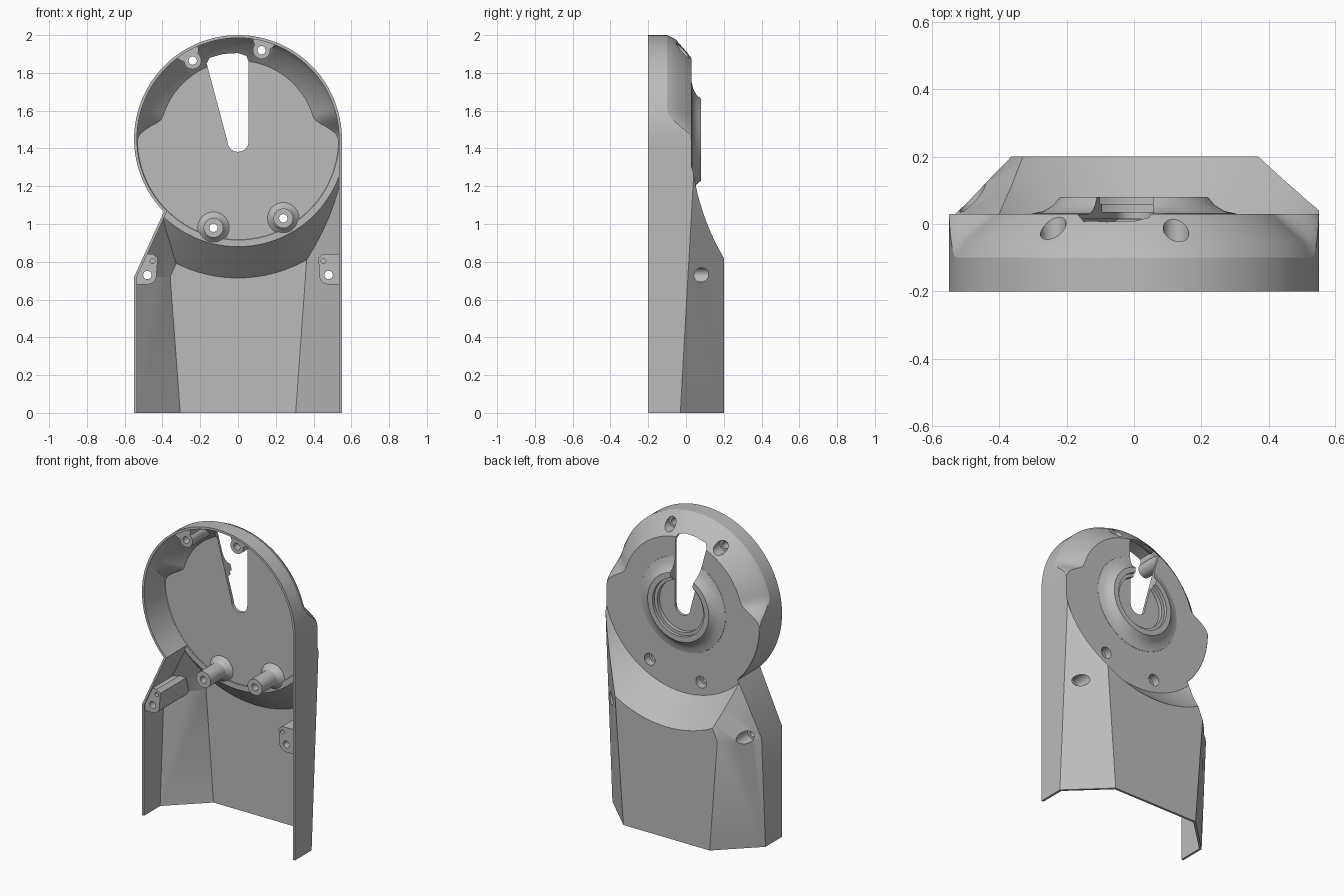
import bpy, bmesh, math
from mathutils import Vector

if "Cube" in bpy.data.objects:
    bpy.data.objects.remove(bpy.data.objects["Cube"], do_unlink=True)

CZ = 1.45      # height of the round head's axis
R = 0.55       # head radius and half width
WALL = 0.015
STEPS = 128


def loft(name, rings):
    """Closed solid skinned through rings of equal point count."""
    bm = bmesh.new()
    loops = [[bm.verts.new(p) for p in ring] for ring in rings]
    n = len(loops[0])
    for a, b in zip(loops, loops[1:]):
        for i in range(n):
            j = (i + 1) % n
            bm.faces.new((a[i], a[j], b[j], b[i]))
    bm.faces.new(loops[0])
    bm.faces.new(loops[-1][::-1])
    bmesh.ops.recalc_face_normals(bm, faces=bm.faces)
    mesh = bpy.data.meshes.new(name)
    bm.to_mesh(mesh)
    bm.free()
    obj = bpy.data.objects.new(name, mesh)
    bpy.context.collection.objects.link(obj)
    return obj


def turned(name, profile, x=0, z=CZ, steps=STEPS):
    """Solid of revolution about a front-to-back axis; profile is (radius, y)."""
    angles = [math.tau * i / steps for i in range(steps)]
    return loft(name, [[Vector((x + r * math.cos(a), y, z + r * math.sin(a)))
                        for a in angles] for r, y in profile])


def rod(name, x, z, r, y0, y1):
    return turned(name, [(r, y0), (r, y1)], x, z, 32)


def plate(name, outline, y0, y1):
    return loft(name, [[Vector((x, y, z)) for x, z in outline] for y in (y0, y1)])


def combine(target, tool, operation):
    """Apply a boolean and discard the tool."""
    mod = target.modifiers.new(operation, "BOOLEAN")
    mod.operation = operation
    mod.solver = "EXACT"
    mod.object = tool
    bpy.context.view_layer.objects.active = target
    bpy.ops.object.modifier_apply(modifier=mod.name)
    bpy.data.objects.remove(tool, do_unlink=True)
    return target


def head(t, front):
    """Round head whose back edge is bevelled over the upper half."""
    rings = [[], [], [], []]
    for i in range(STEPS):
        a = math.tau * i / STEPS
        rise = math.degrees(math.asin(math.sin(a)))
        k = min(1, max(0, (rise + 1) / 17))
        s = max(0.02, k * k * (3 - 2 * k))
        profile = [(R, front), (R, 0.03 - 0.13 * s),
                   (R - 0.022 * s, 0.03 - 0.085 * s), (R - 0.12 * s, 0.03)]
        for n, (ring, (r, y)) in enumerate(zip(rings, profile)):
            r -= t
            y -= t if n else 0
            ring.append(Vector((r * math.cos(a), y, CZ + r * math.sin(a))))
    return loft("head", rings)


def lower_body(t, front, bottom):
    """Half-octagonal trunk with a conical recess below the head."""
    # height, left x, side depth, back-left x, back-right x
    sections = [(bottom, -R, -0.03, -0.31, 0.31),
                (0.72, -R, 0.01, -0.365, 0.363),
                (1.07, -0.39, 0.03, -0.21, 0.388),
                (1.44, -0.39, 0.05, -0.21, 0.415)]
    rings = []
    for z, xl, ys, bl, br in sections:
        outline = [(xl + t, front), (xl + t, ys - 0.4 * t), (bl + 0.4 * t, 0.2 - t),
                   (br - 0.4 * t, 0.2 - t), (R - t, ys - 0.4 * t), (R - t, front)]
        rings.append([Vector((x, y, z)) for x, y in outline])
    body = loft("body", rings)
    y = 0.03 - 1.4 * t
    cone = turned("cone", [(0.57, y), (0.81, y + 0.255)])
    return combine(body, cone, "DIFFERENCE")


def solid(t, front, bottom):
    return combine(lower_body(t, front, bottom), head(t, front), "UNION")


# Outer form and flared collar on the back
shell = solid(0, -0.2, 0)
shell.name = "housing_shell"
shell.data.name = "housing_shell"
collar = turned("collar", [(0.31, 0.022), (0.305, 0.031), (0.27, 0.038),
                           (0.24, 0.056), (0.22, 0.08)])
combine(shell, collar, "UNION")
recess = turned("recess", [(0.165, 0.035), (0.165, 0.06), (0.185, 0.06), (0.185, 0.1)])
combine(shell, recess, "DIFFERENCE")

# Hollow, leaving the screw posts standing
cavity = solid(WALL, -0.3, -0.02)
lower_posts = [(-0.13, 0.98), (0.24, 1.03)]
top_posts = [(-0.24, 1.865), (0.125, 1.92)]
side_posts = [(-0.48, 0.73), (0.48, 0.73)]
for x, z in lower_posts:
    post = turned("post", [(0.052, -0.17), (0.052, -0.02), (0.065, 0.0), (0.09, 0.02),
                           (0.09, 0.3)], x, z, 32)
    combine(cavity, post, "DIFFERENCE")
for x, z in top_posts:
    combine(cavity, rod("post", x, z, 0.046, -0.19, 0.3), "DIFFERENCE")
    web = rod("web", x * 1.13, CZ + (z - CZ) * 1.13, 0.062, -0.19, 0.3)
    combine(cavity, web, "DIFFERENCE")
for x, z in side_posts:
    side = math.copysign(1, x)
    combine(cavity, rod("post", x, z, 0.05, -0.19, 0.3), "DIFFERENCE")
    outline = [(0.431, 0.74), (0.425, 0.82), (0.45, 0.84), (0.58, 0.84),
               (0.58, 0.68), (0.48, 0.68)]
    web = plate("web", [(side * px, pz) for px, pz in outline], -0.19, 0.3)
    combine(cavity, web, "DIFFERENCE")
combine(shell, cavity, "DIFFERENCE")

# Screw holes, wider from the back
for posts, seat in ((lower_posts, -0.02), (top_posts, -0.06), (side_posts, 0.0)):
    for x, z in posts:
        hole = turned("hole", [(0.022, -0.4), (0.022, seat), (0.038, seat), (0.038, 0.4)],
                      x, z, 32)
        combine(shell, hole, "DIFFERENCE")
for side in (-1, 1):
    combine(shell, rod("pin_hole", side * 0.452, 0.805, 0.013, -0.4, -0.1), "DIFFERENCE")

# Tapered cable slot with a round lower end
arc = [(0.056 * math.cos(a), 1.438 + 0.056 * math.sin(a))
       for a in (math.pi * (1 + i / 16) for i in range(17))]
outline = arc + [(0.056, 1.86), (0.045, 1.89), (0.0, 1.905), (-0.08, 1.9),
                 (-0.15, 1.88), (-0.166, 1.85)]
combine(shell, plate("slot", outline, -0.16, 0.4), "DIFFERENCE")

# Single grey finish
grey = bpy.data.materials.new("plain grey")
grey.use_nodes = True
colour = (0.5, 0.5, 0.5, 1)
grey.diffuse_color = colour
grey.node_tree.nodes["Principled BSDF"].inputs["Base Color"].default_value = colour
shell.data.materials.clear()
shell.data.materials.append(grey)
for face in shell.data.polygons:
    face.material_index = 0

bpy.ops.object.select_all(action="DESELECT")
shell.select_set(True)
bpy.context.view_layer.objects.active = shell
bpy.ops.object.shade_smooth_by_angle(angle=math.radians(25))
